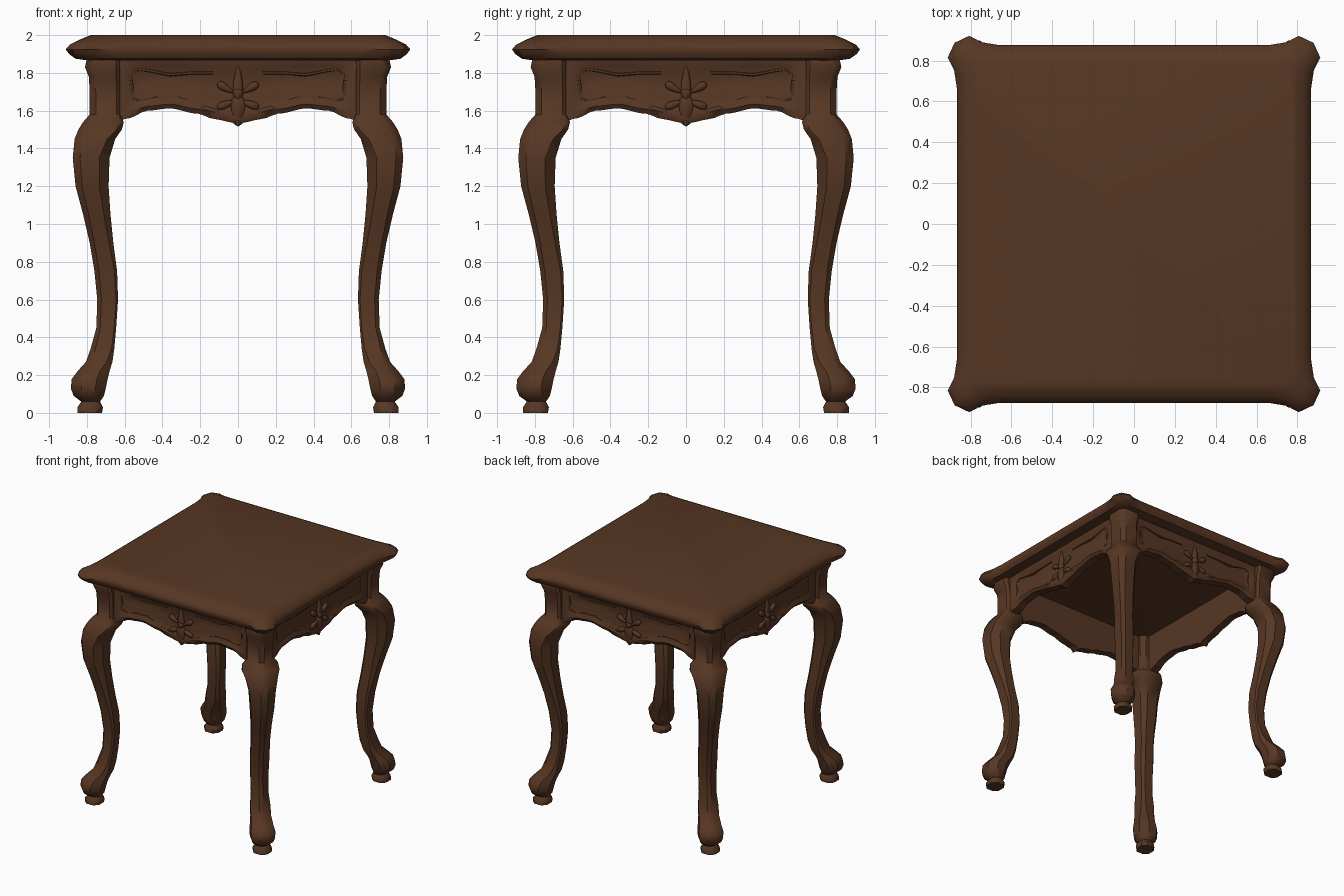
import bpy, bmesh, math
from mathutils import Matrix

cube = bpy.data.objects.get("Cube")
if cube:
    bpy.data.objects.remove(cube, do_unlink=True)

wood = bpy.data.materials.new("dark_brown_wood")
wood.use_nodes = True
BROWN = (0.095, 0.038, 0.017, 1)
wood.diffuse_color = BROWN
bsdf = wood.node_tree.nodes["Principled BSDF"]
bsdf.inputs["Base Color"].default_value = BROWN
bsdf.inputs["Roughness"].default_value = 0.7


def add_object(name, bm, angle=40):
    bmesh.ops.recalc_face_normals(bm, faces=bm.faces)
    mesh = bpy.data.meshes.new(name)
    bm.to_mesh(mesh)
    bm.free()
    mesh.materials.append(wood)
    obj = bpy.data.objects.new(name, mesh)
    bpy.context.collection.objects.link(obj)
    bpy.ops.object.select_all(action='DESELECT')
    obj.select_set(True)
    bpy.context.view_layer.objects.active = obj
    bpy.ops.object.shade_smooth_by_angle(angle=math.radians(angle))
    return obj


def loft(name, rings, angle=40):
    """Skin closed rings of points and cap both ends."""
    bm = bmesh.new()
    rows = [[bm.verts.new(p) for p in ring] for ring in rings]
    n = len(rows[0])
    for a, b in zip(rows, rows[1:]):
        for i in range(n):
            j = (i + 1) % n
            bm.faces.new((a[i], a[j], b[j], b[i]))
    bm.faces.new(rows[0])
    bm.faces.new(rows[-1])
    return add_object(name, bm, angle)


def interp(table, x):
    """Smoothly eased interpolation through (x, value) pairs."""
    for (x0, v0), (x1, v1) in zip(table, table[1:]):
        if x <= x1:
            t = max(0, (x - x0) / (x1 - x0))
            return v0 + (v1 - v0) * t * t * (3 - 2 * t)
    return table[-1][1]


# Table top: moulded edge with small flared horns at each corner
def top_ring(z, half, horn):
    quarter = [(half, half * 0.76), (half + horn * 0.3, half * 0.86),
               (half + horn, half * 0.93), (half + horn * 0.25, half + horn * 0.25),
               (half * 0.93, half + horn), (half * 0.86, half + horn * 0.3),
               (half * 0.76, half)]
    if horn == 0:
        quarter[3] = (half * 0.98, half * 0.98)
    ring = []
    for k in range(4):
        for x, y in quarter:
            for _ in range(k):
                x, y = -y, x
            ring.append((x, y * 1.01, z))
    return ring


loft("table_top", [top_ring(*r) for r in (
    (1.865, 0.79, 0), (1.875, 0.845, 0.015), (1.9, 0.86, 0.035),
    (1.925, 0.867, 0.045), (1.95, 0.86, 0.03), (1.975, 0.83, 0.01),
    (1.99, 0.805, 0), (2.0, 0.78, 0))], 35)

# Cabriole legs: height, inner edge, outer edge, outer chamfer, side chamfer
LEG = [
    (0, .72, .85, .25, .25), (.03, .715, .85, .25, .25), (.06, .73, .83, .3, .3),
    (.09, .71, .87, .3, .3), (.13, .70, .885, .3, .3), (.18, .69, .88, .3, .3),
    (.22, .68, .85, .3, .3), (.27, .665, .805, .25, .22), (.34, .655, .78, .2, .12),
    (.45, .645, .75, .2, .1), (.6, .635, .745, .2, .1), (.75, .64, .76, .2, .12),
    (.9, .66, .785, .2, .18), (1.05, .675, .82, .2, .24), (1.2, .685, .86, .2, .28),
    (1.35, .68, .875, .2, .28), (1.45, .65, .865, .2, .2), (1.5, .615, .845, .2, .12),
    (1.54, .605, .82, .2, .1), (1.58, .625, .785, .2, .12), (1.7, .625, .785, .2, .12),
    (1.78, .625, .79, .2, .12), (1.83, .625, .81, .2, .12), (1.88, .625, .80, .2, .12)]


def leg_ring(sx, sy, z, lo, hi, cut, side):
    w = hi - lo
    c, s = cut * w, side * w
    pts = [(lo + c, lo), (hi - s, lo), (hi, lo + s), (hi, hi - c),
           (hi - c, hi), (lo + s, hi), (lo, hi - s), (lo, lo + c)]
    return [(sx * x, sy * y * 1.015, z) for x, y in pts]


for sx, side_name in ((-1, "right"), (1, "left")):
    for sy, end_name in ((-1, "front"), (1, "back")):
        loft(f"{end_name}_{side_name}_leg", [leg_ring(sx, sy, *r) for r in LEG], 42)

# Aprons: scalloped lower edge, raised lips and a sunken panel
EDGE = [(0, 1.515), (.04, 1.54), (.12, 1.555), (.22, 1.585), (.36, 1.612),
        (.48, 1.60), (.58, 1.56), (.66, 1.535)]
RELIEF = [(0, .755), (.1, .772), (.25, .752), (.6, .742), (.8, .752), (.9, .768), (1, .768)]


def apron_ring(x):
    low = interp(EDGE, abs(x))
    fade = interp([(0, 0), (.54, 0), (.6, 1), (.7, 1)], abs(x))
    ring = []
    for k in range(13):
        t = k / 12
        depth = interp(RELIEF, t) * (1 - fade) + .765 * fade
        ring.append((x, -depth, low + (1.88 - low) * t))
    return ring + [(x, -.69, 1.88), (x, -.69, low)]


def carving(bm, x, z, length, width, tilt, depth=.026):
    """A leaf: a flattened sphere tapered to a point at its lower end."""
    leaf = bmesh.ops.create_uvsphere(bm, u_segments=10, v_segments=8, radius=1)["verts"]
    for v in leaf:
        taper = 0.65 + 0.35 * v.co.z
        v.co.x *= taper * width
        v.co.y *= taper * depth
        v.co.z *= length
    place = Matrix.Translation((x, -.76, z)) @ Matrix.Rotation(math.radians(tilt), 4, 'Y')
    bmesh.ops.transform(bm, matrix=place, verts=leaf)


def ridge(bm, points, radius=.008):
    """A thin raised moulding following points on the apron face."""
    rows = []
    for i, (x, z) in enumerate(points):
        x0, z0 = points[max(i - 1, 0)]
        x1, z1 = points[min(i + 1, len(points) - 1)]
        size = math.hypot(x1 - x0, z1 - z0)
        nx, nz = -(z1 - z0) / size, (x1 - x0) / size
        rows.append([bm.verts.new((x + nx * a * radius, -.745 - b * radius * 1.5,
                                   z + nz * a * radius))
                     for a, b in ((-1.5, -1), (-.6, 1), (.6, 1), (1.5, -1))])
    for a, b in zip(rows, rows[1:]):
        for i in range(4):
            j = (i + 1) % 4
            bm.faces.new((a[i], a[j], b[j], b[i]))
    bm.faces.new(rows[0])
    bm.faces.new(rows[-1])


PANEL = [(.13, 1.80), (.25, 1.80), (.36, 1.79), (.46, 1.81), (.53, 1.82), (.57, 1.79),
         (.56, 1.72), (.57, 1.67), (.52, 1.65), (.42, 1.67), (.32, 1.67), (.2, 1.63), (.1, 1.61)]

for k, face in enumerate(("front", "left", "back", "right")):
    turn = Matrix.Rotation(k * math.pi / 2, 4, 'Z')
    steps = 44
    apron = loft(f"{face}_apron", [apron_ring(-.66 + 1.32 * i / steps)
                                   for i in range(steps + 1)], 45)
    apron.data.transform(turn)

    # Carved leaf spray in the middle of the apron, with panel mouldings
    bm = bmesh.new()
    carving(bm, 0, 1.75, .09, .04, 180)
    carving(bm, 0, 1.60, .085, .055, 0, .03)
    carving(bm, 0, 1.68, .04, .04, 0, .036)
    for s in (-1, 1):
        carving(bm, s * .065, 1.72, .05, .032, s * 60)
        carving(bm, s * .06, 1.635, .055, .03, s * 110)
        carving(bm, s * .13, 1.60, .07, .02, s * 75, .02)
        ridge(bm, [(s * x, z) for x, z in PANEL])
    bm.transform(turn)
    add_object(f"{face}_apron_carving", bm, 50)
